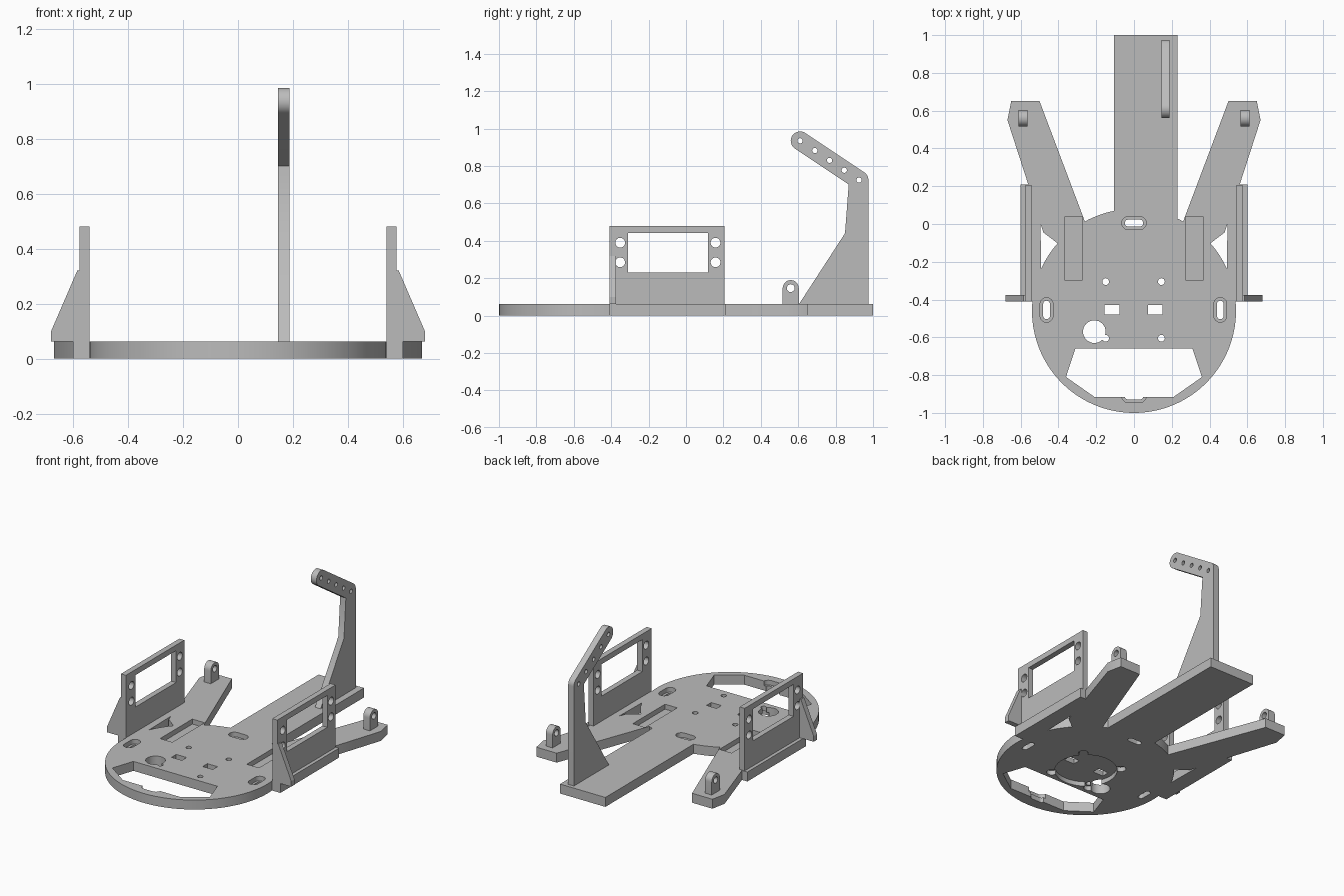
import bpy, bmesh, math

if "Cube" in bpy.data.objects:
    bpy.data.objects.remove(bpy.data.objects["Cube"])

T = 0.063                 # plate thickness
CY, R = -0.46, 0.54       # main disc centre and radius

grey = bpy.data.materials.new("plain_grey")
grey.diffuse_color = (0.5, 0.5, 0.5, 1)
grey.use_nodes = True
grey.node_tree.nodes["Principled BSDF"].inputs["Base Color"].default_value = grey.diffuse_color


def arc(cx, cy, r, a0, a1, n=16):
    return [(cx + r * math.cos(math.radians(a0 + (a1 - a0) * i / n)),
             cy + r * math.sin(math.radians(a0 + (a1 - a0) * i / n))) for i in range(n + 1)]


def circle(cx, cy, r, n=32):
    return arc(cx, cy, r, 0, 360, n)[:-1]


def rect(x0, x1, y0, y1):
    return [(x0, y0), (x1, y0), (x1, y1), (x0, y1)]


def slot(cx, cy, half, r, vertical=False):
    if vertical:
        return arc(cx, cy + half - r, r, 0, 180) + arc(cx, cy - half + r, r, 180, 360)
    return arc(cx + half - r, cy, r, -90, 90) + arc(cx - half + r, cy, r, 90, 270)


def prism(name, pts, lo, hi, axis="z"):
    """Extrude a flat outline along an axis."""
    place = {"z": lambda p, t: (p[0], p[1], t),
             "x": lambda p, t: (t, p[0], p[1]),
             "y": lambda p, t: (p[0], t, p[1])}[axis]
    bm = bmesh.new()
    a = [bm.verts.new(place(p, lo)) for p in pts]
    b = [bm.verts.new(place(p, hi)) for p in pts]
    bm.faces.new(a)
    bm.faces.new(b)
    n = len(pts)
    for i in range(n):
        j = (i + 1) % n
        bm.faces.new((a[i], a[j], b[j], b[i]))
    bmesh.ops.recalc_face_normals(bm, faces=bm.faces)
    mesh = bpy.data.meshes.new(name)
    bm.to_mesh(mesh)
    bm.free()
    mesh.materials.append(grey)
    ob = bpy.data.objects.new(name, mesh)
    bpy.context.collection.objects.link(ob)
    return ob


def activate(ob):
    bpy.ops.object.select_all(action="DESELECT")
    ob.select_set(True)
    bpy.context.view_layer.objects.active = ob


def cut(ob, pts, lo, hi, axis="z"):
    """Cut an extruded outline out of a part."""
    tool = prism("cutter", pts, lo, hi, axis)
    tool.hide_render = True
    activate(ob)
    mod = ob.modifiers.new("cut", "BOOLEAN")
    mod.operation, mod.solver, mod.object = "DIFFERENCE", "EXACT", tool
    bpy.ops.object.modifier_apply(modifier=mod.name)
    bpy.data.objects.remove(tool)


def smooth(ob):
    activate(ob)
    bpy.ops.object.shade_smooth_by_angle(angle=math.radians(30))


# Base plate: disc, side strips, two splayed legs and rear tongue in one outline
side = [(0.6, -0.41), (0.6, 0.21), (0.56, 0.21), (0.67, 0.55), (0.65, 0.65), (0.5, 0.65)]


def disc_angle(x):
    return math.degrees(math.acos(x / R))


join = math.degrees(math.asin((-0.41 - CY) / R))
outline = arc(0, CY, R, 180 - join, 360 + join, 80) + side
outline += arc(0, CY, R, disc_angle(0.26), disc_angle(0.23), 2)
outline += [(0.23, 1), (-0.105, 1)]
outline += arc(0, CY, R, disc_angle(-0.105), disc_angle(-0.26), 8)
outline += [(-x, y) for x, y in reversed(side)]
base = prism("base_plate", outline, 0, T)

# Through openings in the plate
through = [[(-0.31, -0.66), (0.31, -0.66), (0.36, -0.81), (0.21, -0.915),
            (-0.21, -0.915), (-0.36, -0.81)],
           circle(-0.21, -0.57, 0.06),
           rect(-0.155, -0.078, -0.48, -0.43), rect(0.075, 0.15, -0.48, -0.43)]
through += [circle(x, y, 0.018, 20) for x in (-0.15, 0.145) for y in (-0.305, -0.605)]
for s in (-1, 1):
    gap = [(0.495, 0.0), (0.48, -0.045)] + arc(0, CY, R, 41.5, 24.5, 8)
    through.append([(s * x, y) for x, y in gap])
for pts in through:
    cut(base, pts, -0.1, 0.2)

# Shallow rectangular pockets and counterbored slots
for s in (-1, 1):
    cut(base, rect(*sorted((s * 0.275, s * 0.365)), -0.30, 0.04), 0.03, 0.2)
for cx, cy, vert in ((0, 0.005, False), (0, -0.911, False), (-0.463, -0.455, True), (0.457, -0.455, True)):
    cut(base, slot(cx, cy, 0.065, 0.034, vert), 0.032, 0.2)
    cut(base, slot(cx, cy, 0.049, 0.018, vert), -0.1, 0.2)

# Round recess underneath with ears around the screw holes
cut(base, circle(0, -0.455, 0.19, 48), -0.1, 0.03)
for x in (-0.15, 0.145):
    for y in (-0.305, -0.605):
        cut(base, circle(x, y, 0.032, 20), -0.1, 0.0301)
smooth(base)

for s, label in ((-1, "left"), (1, "right")):
    # Servo-style side wall with window and screw holes
    x0, x1 = sorted((s * 0.54, s * 0.577))
    wall = prism(label + "_side_wall", rect(-0.41, 0.205, T, 0.48), x0, x1, "x")
    cut(wall, rect(-0.31, 0.118, 0.23, 0.443), x0 - 0.1, x1 + 0.1, "x")
    for y in (-0.352, 0.158):
        for z in (0.285, 0.39):
            cut(wall, circle(y, z, 0.026), x0 - 0.1, x1 + 0.1, "x")
    smooth(wall)

    # Triangular brace at the front of the wall
    brace = [(0.577, T), (0.68, T), (0.68, 0.1), (0.585, 0.32), (0.577, 0.32)]
    prism(label + "_brace", [(s * x, z) for x, z in brace], -0.41, -0.375, "y")

    # Rounded lug on the leg tip
    x0, x1 = sorted((s * 0.563, s * 0.612))
    lug = prism(label + "_lug", [(0.517, T), (0.603, T)] + arc(0.56, 0.147, 0.043, 0, 180),
                x0, x1, "x")
    cut(lug, circle(0.56, 0.147, 0.021, 24), x0 - 0.1, x1 + 0.1, "x")
    smooth(lug)

# Rear arm with a drilled, rounded bar at the top
tip, elbow = (0.61, 0.935), (0.925, 0.725)
profile = [(0.605, T), (0.975, T)] + arc(*elbow, 0.05, 0, 56.3)
profile += arc(*tip, 0.05, 56.3, 236.3) + [(0.87, 0.701), (0.85, 0.44)]
arm = prism("rear_arm", profile, 0.145, 0.187, "x")
for i in range(5):
    f = i / 4
    cut(arm, circle(tip[0] + f * (elbow[0] - tip[0]), tip[1] + f * (elbow[1] - tip[1]), 0.014, 20),
        0, 0.4, "x")
smooth(arm)
